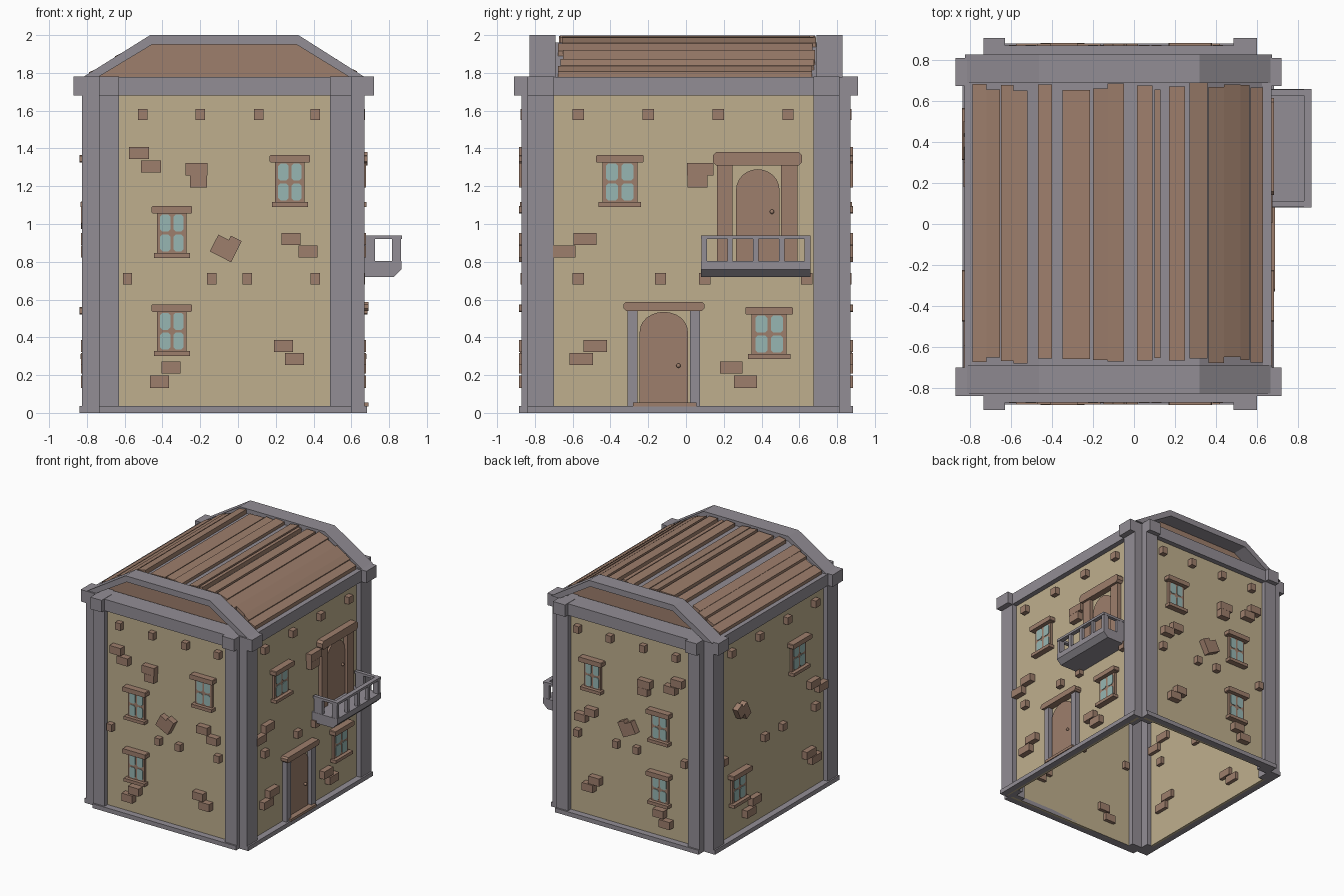
import bpy, bmesh, math, random
from mathutils import Matrix

random.seed(4)
if "Cube" in bpy.data.objects:
    bpy.data.objects.remove(bpy.data.objects["Cube"])


def material(name, r, g, b):
    m = bpy.data.materials.new(name)
    m.use_nodes = True
    m.diffuse_color = (r, g, b, 1)
    node = m.node_tree.nodes["Principled BSDF"]
    node.inputs["Base Color"].default_value = (r, g, b, 1)
    node.inputs["Roughness"].default_value = 0.9
    return m


PLASTER = material("tan plaster", 0.52, 0.43, 0.27)
WOOD = material("brown wood", 0.34, 0.21, 0.15)
STONE = material("grey stone", 0.29, 0.27, 0.30)
GLASS = material("pale blue glass", 0.31, 0.47, 0.45)

# Wall frames: local (along the wall, outward, up) to world
FRONT = Matrix(((1, 0, 0, 0), (0, -1, 0, -0.83), (0, 0, 1, 0), (0, 0, 0, 1)))
BACK = Matrix(((1, 0, 0, 0), (0, 1, 0, 0.83), (0, 0, 1, 0), (0, 0, 0, 1)))
RIGHT = Matrix(((0, 1, 0, 0.63), (1, 0, 0, 0), (0, 0, 1, 0), (0, 0, 0, 1)))
LEFT = Matrix(((0, -1, 0, -0.785), (1, 0, 0, 0), (0, 0, 1, 0), (0, 0, 0, 1)))
WORLD = Matrix.Identity(4)


def rect(u0, u1, z0, z1):
    return [(u0, z0), (u1, z0), (u1, z1), (u0, z1)]


def centred(u, z, w, h, angle=0):
    c, s = math.cos(angle), math.sin(angle)
    corners = rect(-w / 2, w / 2, -h / 2, h / 2)
    return [(u + a * c - b * s, z + a * s + b * c) for a, b in corners]


def clipped(u0, u1, z0, z1, c):
    return [(u0 + c, z0), (u1 - c, z0), (u1, z0 + c), (u1, z1 - c),
            (u1 - c, z1), (u0 + c, z1), (u0, z1 - c), (u0, z0 + c)]


def arch(u0, u1, z0, spring, top, n=12):
    mid, half = (u0 + u1) / 2, (u1 - u0) / 2
    curve = [(mid + half * math.cos(math.pi * i / n),
              spring + (top - spring) * math.sin(math.pi * i / n)) for i in range(n + 1)]
    return [(u0, z0), (u1, z0)] + curve


def build(name, mat, frame, shapes, d0, d1):
    """Extrude flat outlines (u, z) between two depths into one object."""
    bm = bmesh.new()
    for pts in shapes:
        a = [bm.verts.new(frame @ Matrix.Translation((u, d0, z)).translation) for u, z in pts]
        b = [bm.verts.new(frame @ Matrix.Translation((u, d1, z)).translation) for u, z in pts]
        bm.faces.new(a)
        bm.faces.new(b[::-1])
        for i in range(len(pts)):
            j = (i + 1) % len(pts)
            bm.faces.new((a[j], a[i], b[i], b[j]))
    bmesh.ops.recalc_face_normals(bm, faces=bm.faces)
    mesh = bpy.data.meshes.new(name)
    bm.to_mesh(mesh)
    bm.free()
    mesh.materials.append(mat)
    obj = bpy.data.objects.new(name, mesh)
    bpy.context.collection.objects.link(obj)
    return obj


def window(name, frame, u, z, s=1.0):
    """z is the underside of the sill, s widens the window."""
    build(name + "_frame", WOOD, frame, [rect(u - .078 * s, u + .078 * s, z + .02, z + .24)], 0, .02)
    panes = []
    for side in (-1, 1):
        for low in (.035, .14):
            a, b = sorted((u + side * .008 * s, u + side * .062 * s))
            panes.append(clipped(a, b, z + low, z + low + .09, .012))
    build(name + "_panes", GLASS, frame, panes, .015, .024)
    build(name + "_lintel", WOOD, frame, [clipped(u - .107 * s, u + .107 * s, z + .235, z + .275, .005)], 0, .055)
    build(name + "_sill", WOOD, frame, [rect(u - .095 * s, u + .095 * s, z, z + .027)], 0, .05)


def knob(name, y, z):
    bpy.ops.mesh.primitive_uv_sphere_add(segments=10, ring_count=6, radius=.012, location=(.655, y, z))
    bpy.context.object.name = name
    bpy.context.object.data.materials.append(WOOD)
    bpy.ops.object.shade_smooth()


# Walls, base strips, beams and corner posts
ENDS = ((-.735, -.63), (.487, .60))
SIDES = ((-.84, -.70), (.675, .812))
for tag, frame, lo, hi, posts, out, cap in (
        ("front", FRONT, -.735, .60, ENDS, .04, .08), ("back", BACK, -.735, .60, ENDS, .04, .08),
        ("right", RIGHT, -.84, .812, SIDES, .04, .09), ("left", LEFT, -.84, .812, SIDES, .04, .087)):
    build(tag + "_wall", PLASTER, frame, [rect(lo + .02, hi - .02, 0, 1.75)], -.02, 0)
    build(tag + "_base", STONE, frame, [rect(lo, hi, 0, .036)], -.02, .053)
    build(tag + "_beam", STONE, frame, [rect(lo, hi, 1.68, 1.777)], -.12, .043)
    build(tag + "_posts", STONE, frame, [rect(a, b, 0, 1.70) for a, b in posts], -.06, out)
    build(tag + "_post_caps", STONE, frame, [rect(a, b, 1.68, 1.78) for a, b in posts], -.06, cap)

# Front and back wall details, mirrored
BRICKS = [(-.525, 1.375, .105), (-.46, 1.305, .105), (-.22, 1.29, .115), (-.21, 1.225, .09),
          (.28, .92, .1), (.37, .855, .1), (.24, .355, .1), (.30, .285, .1),
          (-.355, .24, .1), (-.415, .165, .1)]
TILT = math.radians(63)
for tag, frame in (("front", FRONT), ("back", BACK)):
    bricks = [centred(u, z, w, .064) for u, z, w in BRICKS]
    bricks += [centred(-.098, .885, .10, .064, TILT), centred(-.037, .868, .125, .064, TILT)]
    build(tag + "_bricks", WOOD, frame, bricks, -.05, .053)
    stubs = [centred(u, 1.58, .05, .06) for u in (-.505, -.2, .11, .41)]
    stubs += [centred(u, .71, .05, .06) for u in (-.585, -.14, .05, .41)]
    build(tag + "_beam_ends", WOOD, frame, stubs, -.05, .045)
    for label, u, z in (("middle", -.35, .82), ("upper", .275, 1.09), ("lower", -.35, .30)):
        window(tag + "_" + label + "_window", frame, u, z)

# Side wall details
SIDE_BRICKS = [(-.535, .92, .12), (-.645, .855, .12), (-.48, .355, .125), (-.555, .285, .125),
               (.24, .24, .12), (.315, .165, .12)]
for tag, frame in (("right", RIGHT), ("left", LEFT)):
    bricks = [centred(u, z, w, .064) for u, z, w in SIDE_BRICKS]
    if tag == "right":
        bricks += [centred(.075, 1.29, .14, .064), centred(.06, 1.225, .105, .064)]
    else:
        bricks += [centred(.45, 1.06, .10, .07, TILT), centred(.38, 1.045, .125, .07, TILT)]
    build(tag + "_bricks", WOOD, frame, bricks, -.05, .047)
    stubs = [centred(u, 1.58, .06, .06) for u in (-.57, -.2, .17, .54)]
    stubs += [centred(u, .71, .06, .06) for u in (-.57, -.135, .1, .64)]
    build(tag + "_beam_ends", WOOD, frame, stubs, -.05, .042)
    window(tag + "_upper_window", frame, -.35, 1.09, 1.18)
    window(tag + "_lower_window", frame, .44, .285, 1.18)

# Entrance door
build("door_leaf", WOOD, RIGHT, [arch(-.245, .01, .04, .43, .535)], 0, .015)
build("door_posts", STONE, RIGHT, [rect(-.31, -.257, .036, .545), rect(.02, .075, .036, .545)], 0, .04)
build("door_lintel", WOOD, RIGHT, [clipped(-.33, .097, .54, .587, .012)], 0, .06)
build("door_step", WOOD, RIGHT, [rect(-.28, .055, .034, .056)], 0, .06)
knob("door_knob", -.04, .25)

# Balcony door
build("balcony_door_leaf", WOOD, RIGHT, [arch(.265, .495, .78, 1.18, 1.29)], 0, .015)
build("balcony_door_posts", WOOD, RIGHT, [rect(.165, .247, .78, 1.32), rect(.502, .59, .78, 1.32)], 0, .035)
build("balcony_door_lintel", WOOD, RIGHT, [clipped(.142, .615, 1.31, 1.38, .018)], 0, .055)
knob("balcony_door_knob", .455, 1.065)

# Balcony slab with chamfered underside, and railing
build("balcony_slab", STONE, WORLD,
      [[(.62, .72), (.825, .72), (.866, .76), (.866, .805), (.62, .805)]], .08, .66)
build("balcony_front_rail", STONE, RIGHT, [rect(.08, .66, .92, .94)], .2, .237)
build("balcony_balusters", STONE, RIGHT,
      [centred(.095 + .1375 * i, .865, .028, .13) for i in range(5)], .205, .232)
for tag, y in (("near", .082), ("far", .628)):
    build("balcony_" + tag + "_rail", STONE, WORLD, [rect(.64, .866, .92, .94)], y, y + .03)
    build("balcony_" + tag + "_posts", STONE, WORLD,
          [rect(.65, .725, .8, .93), rect(.815, .862, .8, .93)], y, y + .028)

# Stone gable frames at both ends
GABLE = [(-.825, 1.775), (-.465, 2.0), (.32, 2.0), (.675, 1.775),
         (.595, 1.775), (.31, 1.95), (-.455, 1.95), (-.745, 1.775)]
ROOF = [(-.80, 1.75), (-.80, 1.765), (-.465, 1.96), (.32, 1.96), (.65, 1.765), (.65, 1.75)]
for tag, s in (("front", -1), ("back", 1)):
    build(tag + "_gable_frame", STONE, WORLD, [GABLE], s * .69, s * .828)
    build(tag + "_gable_panel", WOOD, WORLD, [ROOF], s * .69, s * .70)

# Roof body and uneven planks
build("roof_body", STONE, WORLD, [ROOF], -.69, .69)


def roof_z(x):
    return min(1.96, 1.765 + (x + .80) * .582, 1.765 + (.65 - x) * .59)


PLANKS = ((-.79, -.72), (-.72, -.655), (-.65, -.59), (-.59, -.52), (-.47, -.40), (-.35, -.215),
          (-.20, -.13), (-.13, -.05), (.015, .09), (.10, .13), (.17, .25), (.27, .36),
          (.365, .44), (.44, .52), (.52, .565), (.57, .63))
for i, (a, b) in enumerate(PLANKS):
    lift, tilt = random.uniform(.024, .036), random.uniform(-.007, .007)
    outline = [(a, roof_z(a) - .01), (b, roof_z(b) - .01),
               (b, min(1.998, roof_z(b) + lift + tilt)), (a, min(1.998, roof_z(a) + lift - tilt))]
    build("roof_plank_%02d" % (i + 1), WOOD, WORLD, [outline],
          -.69 + random.uniform(0, .04), .69 - random.uniform(0, .04))
